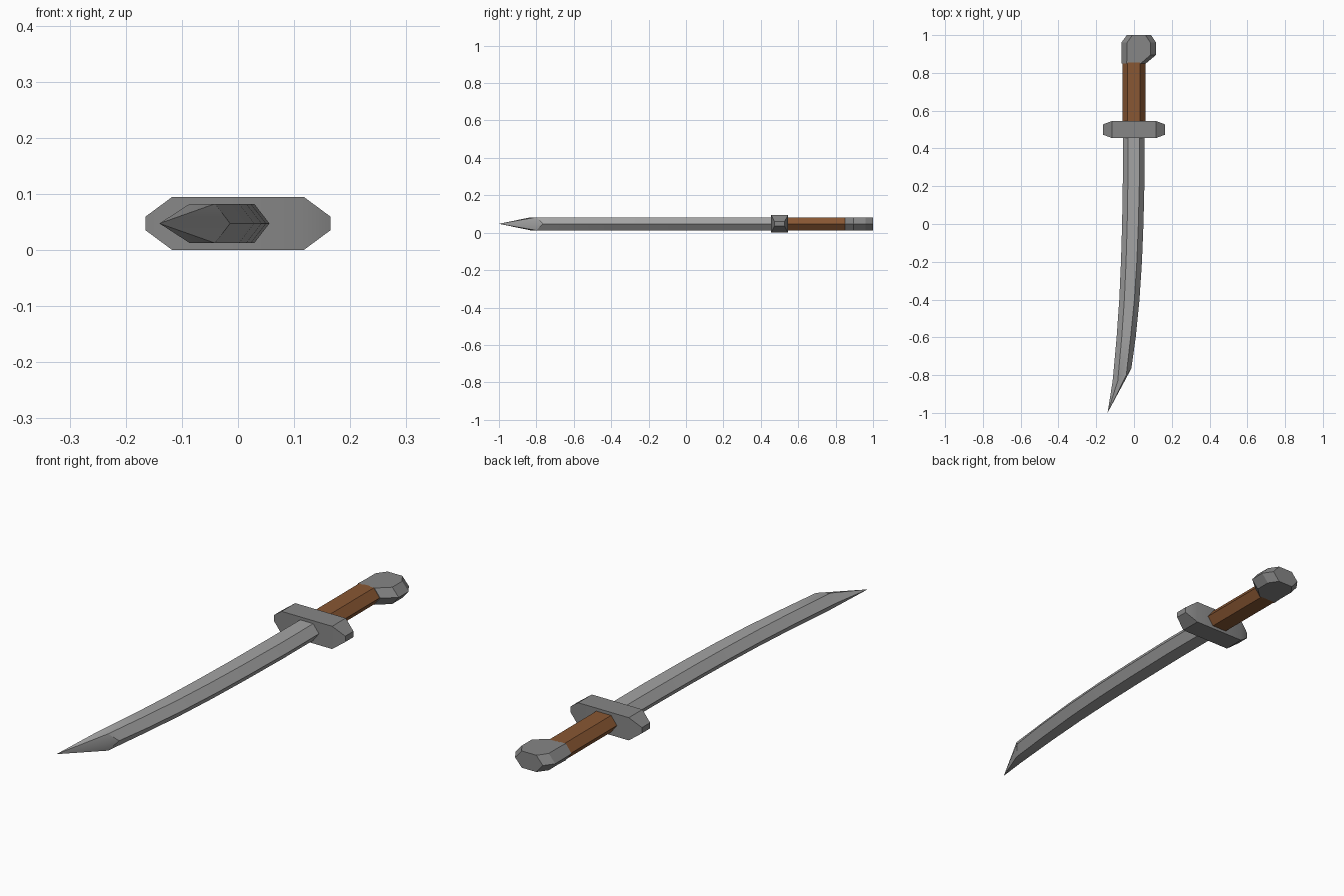
import bpy, bmesh, math

if "Cube" in bpy.data.objects:
    bpy.data.objects.remove(bpy.data.objects["Cube"])

ZC = 0.0475   # mid-plane height
HT = 0.035    # half thickness of blade, grip and pommel


def material(name, col):
    m = bpy.data.materials.new(name)
    m.diffuse_color = (*col, 1)
    m.use_nodes = True
    m.node_tree.nodes["Principled BSDF"].inputs["Base Color"].default_value = m.diffuse_color
    return m


STEEL = material("blade steel", (0.37, 0.37, 0.37))
IRON = material("dark iron", (0.24, 0.24, 0.24))
LEATHER = material("brown leather", (0.25, 0.095, 0.033))


def loft(name, rings, mat, tip=None):
    """Skin a list of equal-length rings; cap the ends or close to a tip."""
    bm = bmesh.new()
    vr = [[bm.verts.new(p) for p in r] for r in rings]
    n = len(vr[0])
    for a, b in zip(vr, vr[1:]):
        for i in range(n):
            j = (i + 1) % n
            bm.faces.new((a[i], a[j], b[j], b[i]))
    bm.faces.new(vr[0][::-1])
    if tip:
        t = bm.verts.new(tip)
        for i in range(n):
            bm.faces.new((vr[-1][i], vr[-1][(i + 1) % n], t))
    else:
        bm.faces.new(vr[-1])
    bmesh.ops.recalc_face_normals(bm, faces=bm.faces)
    me = bpy.data.meshes.new(name)
    bm.to_mesh(me)
    bm.free()
    me.materials.append(mat)
    ob = bpy.data.objects.new(name, me)
    bpy.context.collection.objects.link(ob)
    bpy.ops.object.select_all(action='DESELECT')
    ob.select_set(True)
    bpy.context.view_layer.objects.active = ob
    bpy.ops.object.shade_smooth_by_angle(angle=math.radians(25))
    return ob


def hexagon(y, left, right, bevel=0.027, yl=None, yr=None):
    """Flattened hexagon section; yl / yr slant its left and right sides."""
    yl = y if yl is None else yl
    yr = y if yr is None else yr
    l, r = left + bevel, right - bevel
    return [(left, yl, ZC), (l, yl, ZC - HT), (r, y, ZC - HT),
            (right, yr, ZC), (r, y, ZC + HT), (l, yl, ZC + HT)]


# Curved blade, closing to a slanted point
stations = [(0.47, -0.058, 0.056), (0.25, -0.059, 0.056), (0.0, -0.063, 0.050),
            (-0.2, -0.069, 0.042), (-0.4, -0.078, 0.029), (-0.6, -0.092, 0.009)]
blade = [hexagon(*s) for s in stations]
blade.append(hexagon(-0.80, -0.113, -0.014, yl=-0.83, yr=-0.765))
loft("blade", blade, STEEL, tip=(-0.14, -1.0, ZC))

# Cross guard: block with ends tapered in both directions
guard = []
for x, hy, hz in [(-0.165, 0.027, 0.012), (-0.117, 0.045, 0.0475),
                  (0.117, 0.045, 0.0475), (0.165, 0.027, 0.012)]:
    guard.append([(x, 0.5 + sy * hy, ZC + sz * hz)
                  for sy, sz in ((-1, -1), (1, -1), (1, 1), (-1, 1))])
loft("guard", guard, IRON)

# Grip
loft("grip", [hexagon(0.53, -0.062, 0.06), hexagon(0.855, -0.062, 0.06)], LEATHER)

# Pommel, swelling to one side
loft("pommel", [hexagon(0.85, -0.066, 0.063), hexagon(0.895, -0.067, 0.117, 0.03),
                hexagon(0.96, -0.067, 0.117, 0.03), hexagon(1.0, -0.038, 0.09, 0.03)], IRON)
